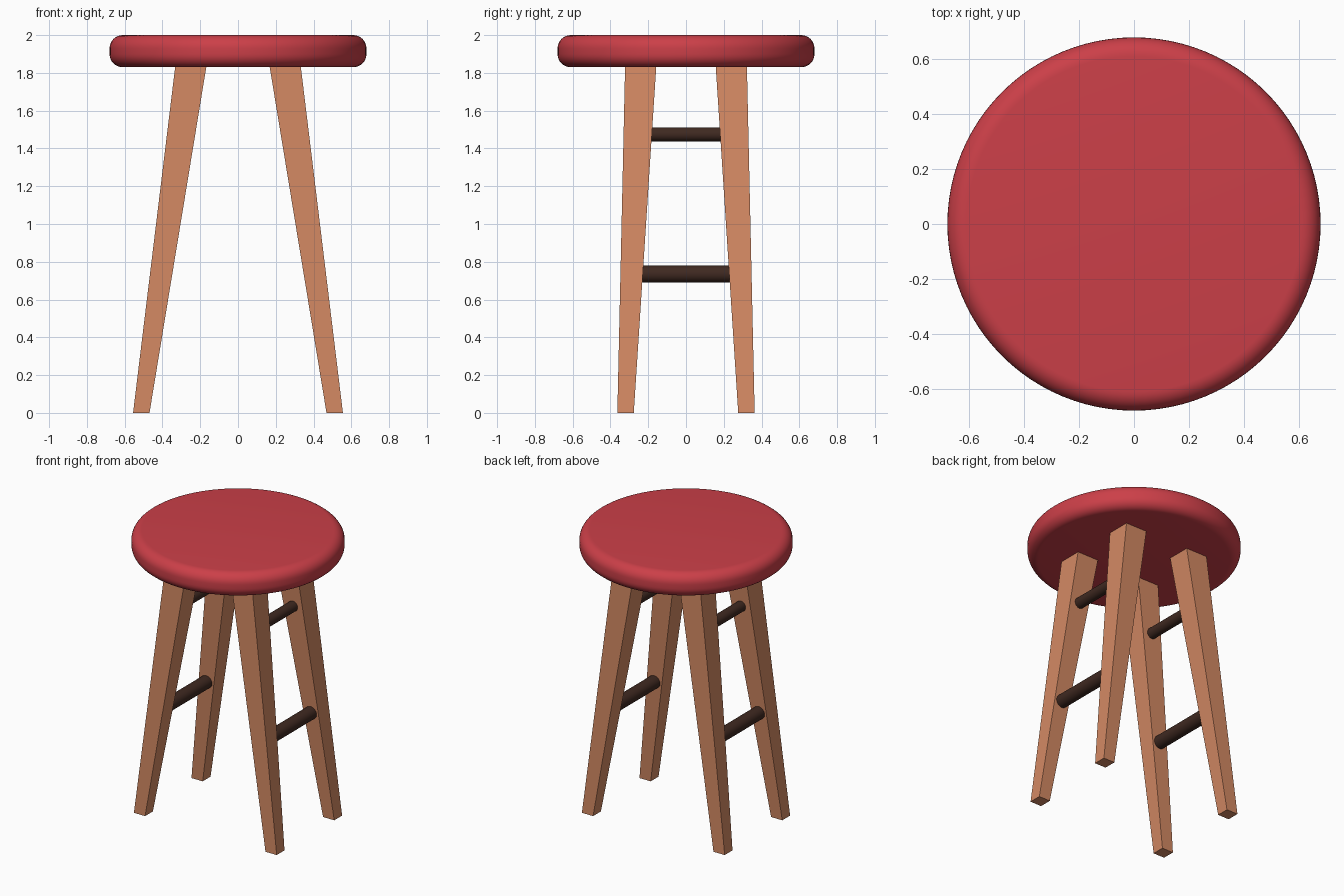
import bpy, bmesh, math

if "Cube" in bpy.data.objects:
    bpy.data.objects.remove(bpy.data.objects["Cube"])

SEAT_Z = 1.83          # underside of the seat
FOOT = (0.512, 0.32)   # leg centre on the floor
HEAD = (0.25, 0.24)    # leg centre under the seat


def material(name, color):
    m = bpy.data.materials.new(name)
    m.diffuse_color = (*color, 1)
    m.use_nodes = True
    m.node_tree.nodes["Principled BSDF"].inputs["Base Color"].default_value = m.diffuse_color
    return m


RED = material("red_vinyl", (0.60, 0.05, 0.065))
WOOD = material("light_wood", (0.65, 0.25, 0.125))
DARK = material("dark_wood", (0.05, 0.022, 0.015))


def smooth(ob, angle):
    bpy.ops.object.select_all(action='DESELECT')
    ob.select_set(True)
    bpy.context.view_layer.objects.active = ob
    bpy.ops.object.shade_smooth_by_angle(angle=math.radians(angle))


# Seat: a disc with a rounded rim, turned from a profile
def make_seat(radius=0.68, r=0.07, steps=8, sides=96):
    profile = [(0, SEAT_Z)]
    for cz, start in ((SEAT_Z + r, -90), (2 - r, 0)):
        for i in range(steps + 1):
            a = math.radians(start + 90 * i / steps)
            profile.append((radius - r + r * math.cos(a), cz + r * math.sin(a)))
    profile.append((0, 2))
    bm = bmesh.new()
    vs = [bm.verts.new((x, 0, z)) for x, z in profile]
    edges = [bm.edges.new(pair) for pair in zip(vs, vs[1:])]
    bmesh.ops.spin(bm, geom=vs + edges, cent=(0, 0, 0), axis=(0, 0, 1),
                   angle=math.tau, steps=sides)
    bmesh.ops.remove_doubles(bm, verts=bm.verts, dist=1e-5)
    bmesh.ops.recalc_face_normals(bm, faces=bm.faces)
    me = bpy.data.meshes.new("seat")
    bm.to_mesh(me)
    bm.free()
    me.materials.append(RED)
    ob = bpy.data.objects.new("seat", me)
    bpy.context.collection.objects.link(ob)
    smooth(ob, 40)


# Leg: a box that splays outwards and tapers to the floor
def make_leg(name, sx, sy):
    bpy.ops.mesh.primitive_cube_add(size=1)
    ob = bpy.context.object
    ob.name = name
    for v in ob.data.vertices:
        top = v.co.z > 0
        (cx, cy), w = (HEAD, 0.165) if top else (FOOT, 0.087)
        v.co = (sx * cx + v.co.x * w, sy * cy + v.co.y * w,
                SEAT_Z + 0.003 if top else 0)
    ob.data.materials.append(WOOD)


# Rung: a round bar joining the front and back legs on one side
def make_rung(name, sx, z, radius):
    t = z / SEAT_Z
    x = FOOT[0] + (HEAD[0] - FOOT[0]) * t
    y = FOOT[1] + (HEAD[1] - FOOT[1]) * t
    bpy.ops.mesh.primitive_cylinder_add(vertices=32, radius=radius, depth=2 * y,
                                        location=(sx * x, 0, z),
                                        rotation=(math.pi / 2, 0, 0))
    ob = bpy.context.object
    ob.name = name
    ob.data.materials.append(DARK)
    smooth(ob, 40)


make_seat()
for side, sx in (("left", -1), ("right", 1)):
    make_leg(f"front_{side}_leg", sx, -1)
    make_leg(f"back_{side}_leg", sx, 1)
    make_rung(f"lower_{side}_rung", sx, 0.735, 0.045)
    make_rung(f"upper_{side}_rung", sx, 1.475, 0.037)
